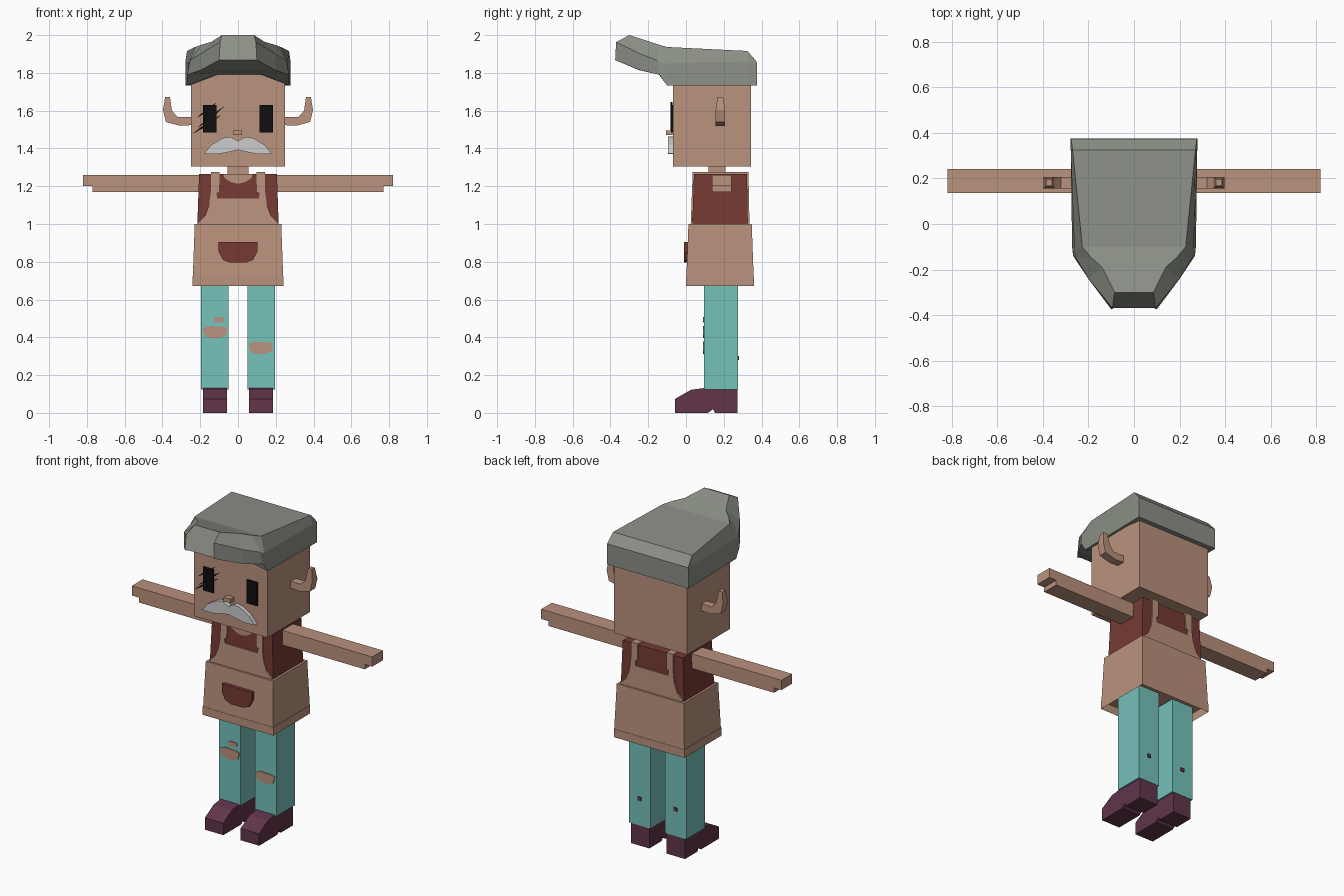
import bpy, bmesh
from mathutils import Vector

cube = bpy.data.objects.get("Cube")
if cube:
    bpy.data.objects.remove(cube, do_unlink=True)


def material(name, rgb):
    lin = [((c / 255 + 0.055) / 1.055) ** 2.4 for c in rgb]
    m = bpy.data.materials.new(name)
    m.use_nodes = True
    m.diffuse_color = (*lin, 1)
    m.node_tree.nodes["Principled BSDF"].inputs["Base Color"].default_value = (*lin, 1)
    return m


SKIN = material("warm tan", (186, 146, 125))
RED = material("brick red", (118, 58, 52))
TEAL = material("light teal", (118, 194, 187))
PLUM = material("dark plum", (97, 53, 74))
GREY = material("stone grey", (139, 144, 134))
PALE = material("pale grey", (204, 204, 204))
BLACK = material("black", (14, 14, 14))


def finish(name, bm, mat):
    bmesh.ops.recalc_face_normals(bm, faces=bm.faces)
    mesh = bpy.data.meshes.new(name)
    bm.to_mesh(mesh)
    bm.free()
    mesh.materials.append(mat)
    obj = bpy.data.objects.new(name, mesh)
    bpy.context.collection.objects.link(obj)
    return obj


def frustum(name, mat, low, high, recess=0):
    """low and high are (x0, x1, y0, y1, z); recess hollows the underside."""
    bm = bmesh.new()
    rings = [[bm.verts.new((r[i], r[j], r[4])) for i, j in ((0, 2), (1, 2), (1, 3), (0, 3))]
             for r in (low, high)]
    bottom = bm.faces.new(rings[0][::-1])
    bm.faces.new(rings[1])
    for i in range(4):
        k = (i + 1) % 4
        bm.faces.new((rings[0][i], rings[0][k], rings[1][k], rings[1][i]))
    if recess:
        bmesh.ops.inset_region(bm, faces=[bottom], thickness=0.02)
        inner = bmesh.ops.extrude_face_region(bm, geom=[bottom])["geom"]
        for v in [g for g in inner if isinstance(g, bmesh.types.BMVert)]:
            v.co.z += recess
        bm.faces.remove(bottom)
    return finish(name, bm, mat)


def box(name, mat, x0, x1, y0, y1, z0, z1):
    return frustum(name, mat, (x0, x1, y0, y1, z0), (x0, x1, y0, y1, z1))


def extrude(name, mat, outline, d0, d1, axis="y"):
    """Outline in x,z pushed along y, or in y,z pushed along x."""
    bm = bmesh.new()
    rings = []
    for d in (d0, d1):
        rings.append([bm.verts.new((u, d, v) if axis == "y" else (d, u, v)) for u, v in outline])
    bm.faces.new(rings[0])
    bm.faces.new(rings[1][::-1])
    n = len(outline)
    for i in range(n):
        k = (i + 1) % n
        bm.faces.new((rings[0][i], rings[0][k], rings[1][k], rings[1][i]))
    return finish(name, bm, mat)


def mirrored(half):
    return half + [(-x, z) for x, z in reversed(half) if x]


def flip(outline, s):
    return [(s * x, z) for x, z in outline]


# Head, neck and nose
box("head", SKIN, -0.25, 0.25, -0.07, 0.345, 1.305, 1.82)
box("neck", SKIN, -0.055, 0.055, 0.12, 0.21, 1.25, 1.31)
box("nose", SKIN, -0.025, 0.022, -0.105, -0.065, 1.47, 1.495)

# Moustache
extrude("moustache", PALE, mirrored([
    (0, 1.44), (0.04, 1.462), (0.08, 1.455), (0.14, 1.42), (0.18, 1.372),
    (0.11, 1.37), (0.06, 1.378), (0, 1.392)]), -0.095, -0.068)

# Eyes and the lashes across one of them
for side, s in (("left", 1), ("right", -1)):
    c = 0.15 * s
    box(side + "_eye", BLACK, c - 0.035, c + 0.035, -0.079, -0.07, 1.485, 1.63)
for x0, z0, x1, z1 in ((-0.22, 1.56, -0.11, 1.645), (-0.22, 1.505, -0.07, 1.625),
                       (-0.245, 1.475, -0.085, 1.58)):
    extrude("lash", BLACK, [(x0, z0), ((x0 + x1) / 2, (z0 + z1) / 2 - 0.009), (x1, z1),
                            ((x0 + x1) / 2, (z0 + z1) / 2 + 0.009)], -0.081, -0.072)

# Cap: stations from back to tip, each with top, shoulder, rim and underside points
stations = [
    ((0.276, 0.374, 1.86), (0.278, 0.375, 1.85), (0.278, 0.375, 1.733), (0.11, 0.375, 1.733)),
    ((0.27, 0.325, 1.916), (0.278, 0.33, 1.86), (0.278, 0.325, 1.733), (0.11, 0.325, 1.733)),
    ((0.227, -0.10, 1.937), (0.262, -0.12, 1.85), (0.272, -0.10, 1.733), (0.11, -0.10, 1.795)),
    ((0.19, -0.145, 1.95), (0.255, -0.15, 1.865), (0.268, -0.14, 1.79), (0.11, -0.15, 1.80)),
    ((0.14, -0.19, 1.965), (0.20, -0.24, 1.90), (0.197, -0.246, 1.815), (0.1, -0.25, 1.815)),
    ((0.085, -0.30, 2.0), (0.095, -0.37, 1.963), (0.1, -0.375, 1.868), (0.08, -0.365, 1.868)),
]
bm = bmesh.new()
rings = []
for st in stations:
    loop = [Vector(p) for p in st] + [Vector((-p[0], p[1], p[2])) for p in reversed(st)]
    rings.append([bm.verts.new(p) for p in loop])
for a, b in zip(rings, rings[1:]):
    for i in range(8):
        k = (i + 1) % 8
        bm.faces.new((a[i], a[k], b[k], b[i]))
bm.faces.new(rings[0])
bm.faces.new(rings[-1][::-1])
finish("cap", bm, GREY)

# Shirt and overalls
frustum("shirt", RED, (-0.217, 0.217, 0.032, 0.328, 0.95), (-0.206, 0.206, 0.042, 0.323, 1.265))
frustum("overalls", SKIN, (-0.241, 0.241, 0, 0.36, 0.672), (-0.229, 0.229, 0.013, 0.348, 1.0),
        recess=0.05)
bib = mirrored([(0.216, 0.995), (0.21, 1.01), (0.175, 1.042), (0.153, 1.10), (0.144, 1.17),
                (0.144, 1.274), (0.098, 1.274), (0.1, 1.17), (0.115, 1.165), (0.11, 1.135)])
for name, y, slope in (("front_bib", 0.025, 0.038), ("back_bib", 0.327, -0.019)):
    plate = extrude(name, SKIN, bib, y, y + 0.009)
    for v in plate.data.vertices:
        v.co.y += (v.co.z - 1) * slope
neckline = extrude("neckline", SKIN, mirrored([
    (0.08, 1.266), (0.07, 1.243), (0.04, 1.222), (0, 1.213)]), 0.035, 0.043)
extrude("pocket", RED, mirrored([(0.103, 0.905), (0.103, 0.855), (0.08, 0.81), (0.04, 0.795)]),
        -0.011, 0.012)

# Paired limbs and ears
arm = [(0.2, 1.17), (0.77, 1.17), (0.77, 1.2), (0.82, 1.2), (0.82, 1.26), (0.2, 1.26)]
ear = [(0.24, 1.566), (0.32, 1.566), (0.35, 1.6), (0.36, 1.672), (0.386, 1.672),
       (0.397, 1.603), (0.382, 1.54), (0.307, 1.52), (0.24, 1.524)]
shoe = [(-0.058, 0), (-0.058, 0.074), (0.026, 0.122), (0.106, 0.133), (0.273, 0.13),
        (0.273, 0), (0.153, 0), (0.143, 0.02), (0.116, 0)]
for side, s in (("left", 1), ("right", -1)):
    extrude(side + "_arm", SKIN, flip(arm, s), 0.137, 0.241)
    lobe = extrude(side + "_ear", SKIN, flip(ear, s), 0.157, 0.207)
    for v in lobe.data.vertices:
        if v.co.z > 1.65:
            v.co.y += (0.182 - v.co.y) * 0.4
    box(side + "_strap", SKIN, 0.121 * s - 0.023, 0.121 * s + 0.023, 0.035, 0.331, 1.26, 1.274)
    c = 0.122 * s
    box(side + "_leg", TEAL, c - 0.073, c + 0.073, 0.095, 0.275, 0.125, 0.74)
    extrude(side + "_shoe", PLUM, shoe, c - 0.063, c + 0.063, "x")
    box(side + "_leg_spot", PLUM, c - 0.012, c + 0.012, 0.274, 0.281, 0.28, 0.302)

# Torn knees
tear = [(-1, 0.6), (-0.6, 1), (0.6, 0.9), (1, 0.7), (0.85, -0.6), (0.3, -1), (-0.4, -1), (-0.85, -0.7)]
for name, x, z, w, h in (("right_knee_tear", -0.12, 0.428, 0.066, 0.032),
                         ("right_thigh_tear", -0.1, 0.493, 0.03, 0.015),
                         ("left_knee_tear", 0.122, 0.345, 0.064, 0.032)):
    extrude(name, SKIN, [(x + w * u, z + h * v) for u, v in tear], 0.089, 0.097)
